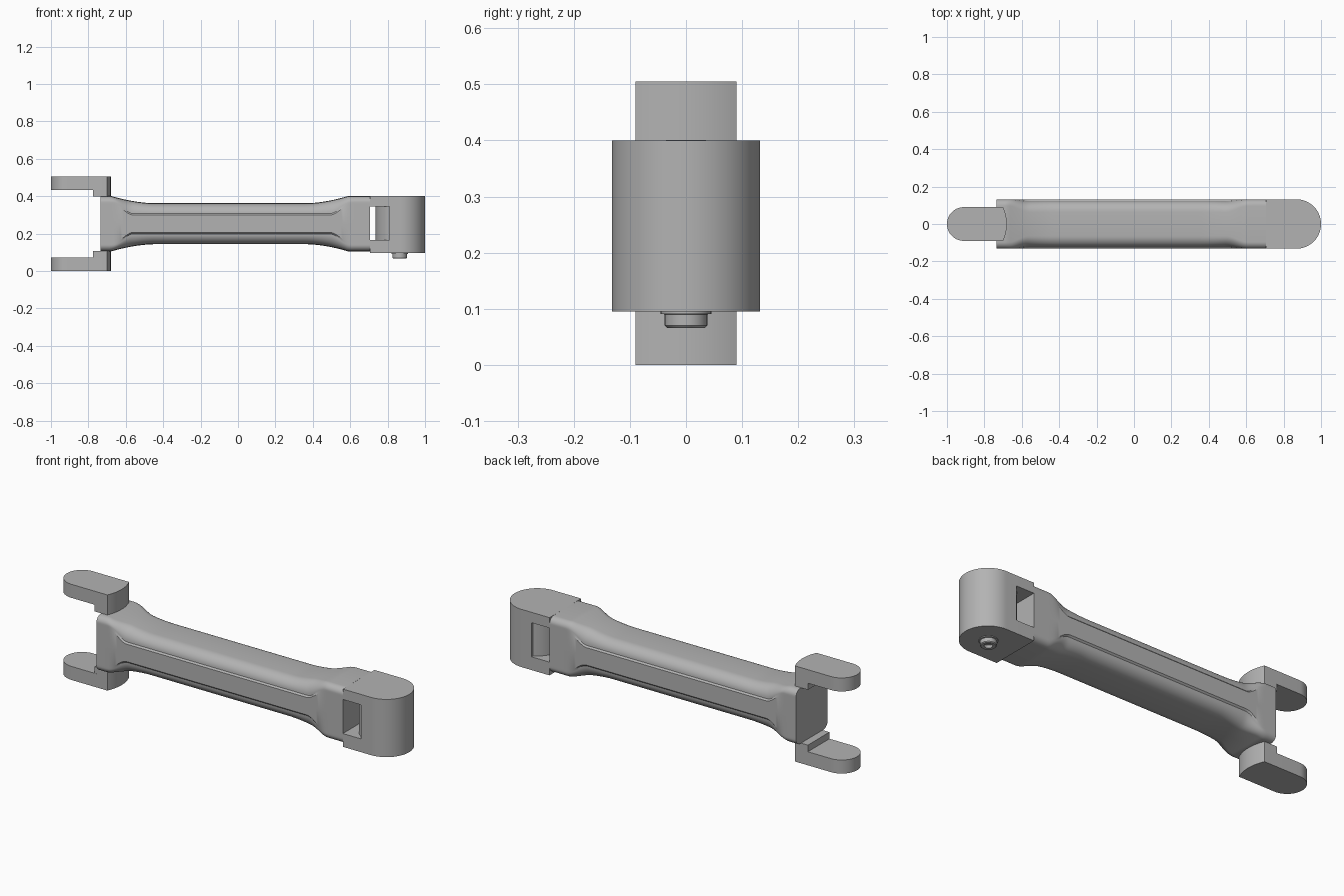
import bpy, bmesh, math

cube = bpy.data.objects.get("Cube")
if cube:
    bpy.data.objects.remove(cube, do_unlink=True)

grey = bpy.data.materials.new("plain grey")
grey.use_nodes = True
grey.diffuse_color = (0.45, 0.45, 0.45, 1)
grey.node_tree.nodes["Principled BSDF"].inputs["Base Color"].default_value = (0.45, 0.45, 0.45, 1)

MID = 0.2525  # height of the long axis


def finish(name, bm):
    bmesh.ops.recalc_face_normals(bm, faces=bm.faces)
    mesh = bpy.data.meshes.new(name)
    bm.to_mesh(mesh)
    bm.free()
    mesh.materials.append(grey)
    ob = bpy.data.objects.new(name, mesh)
    bpy.context.collection.objects.link(ob)
    bpy.ops.object.select_all(action='DESELECT')
    ob.select_set(True)
    bpy.context.view_layer.objects.active = ob
    bpy.ops.object.shade_smooth_by_angle(angle=math.radians(28))
    return ob


def loft(name, rings, cap=True):
    bm = bmesh.new()
    loops = [[bm.verts.new(p) for p in ring] for ring in rings]
    n = len(loops[0])
    for a, b in zip(loops, loops[1:]):
        for i in range(n):
            j = (i + 1) % n
            bm.faces.new((a[i], a[j], b[j], b[i]))
    if cap:
        bm.faces.new(loops[0])
        bm.faces.new(loops[-1])
    return finish(name, bm)


def prism(name, outline, z0, z1):
    return loft(name, [[(x, y, z) for x, y in outline] for z in (z0, z1)])


def arc(cx, r, start, end, n=32):
    angles = [math.radians(start + (end - start) * i / n) for i in range(n + 1)]
    return [(cx + r * math.cos(a), r * math.sin(a)) for a in angles]


def ramp(x, a, b):
    return min(1, max(0, (x - a) / (b - a)))


# Waisted arm with a raised panel along each side
def arm_section(x):
    if x < 0:
        flare, t = ramp(x, -0.44, -0.68) ** 1.8, ramp(x, -0.56, -0.67)
    else:
        flare, t = ramp(x, 0.36, 0.59) ** 1.8, ramp(x, 0.49, 0.61)
    t = t * t * (3 - 2 * t)
    half = 0.1075 + 0.039 * flare
    panel = 0.046 + 0.06 * t
    wide = 0.131
    inner = wide - 0.008 * (1 - t)
    low = panel + 0.008
    ry = 0.06 - 0.025 * t
    quarter = [(wide, 0.0), (wide, panel)]
    for i in range(11):
        a = math.pi / 2 * i / 10
        quarter.append((inner - ry + ry * math.cos(a), low + (half - low) * math.sin(a)))
    upper = quarter + [(0, half + 0.002)] + [(-y, z) for y, z in reversed(quarter)]
    lower = [(y, -z) for y, z in reversed(upper[1:-1])]
    return [(x, y, MID + z) for y, z in upper + lower]


steps = 120
loft("arm", [arm_section(-0.735 + 1.44 * i / steps) for i in range(steps + 1)])

# Knuckle: two plates joined by a round pillar, with a slot next to the arm
cx, r = 0.868, 0.132
nose = arc(cx, r, -90, 90, 48)
plate = nose + [(0.705, r), (0.705, -r)]
prism("knuckle_top_plate", plate, 0.345, 0.40)
prism("knuckle_bottom_plate", plate, 0.095, 0.165)
turn = math.degrees(math.acos((0.81 - cx) / r))
pillar = nose + [(0.81, r)] + arc(cx, r, turn, 360 - turn) + [(0.81, -r)]
prism("knuckle_pillar", pillar, 0.165, 0.345)

# Bolt with washer and socket under the knuckle
profile = [(0.016, 0.08), (0.02, 0.067), (0.034, 0.066), (0.038, 0.07),
           (0.038, 0.09), (0.045, 0.091), (0.045, 0.097)]
loft("bolt", [[(x, y, z) for x, y in arc(0.865, rad, 0, 350, 35)] for rad, z in profile])

# Fork prongs, mirrored above and below the long axis
back = arc(-0.89, 0.21, -25.4, 25.4, 16)
tip = arc(-0.91, 0.09, 90, 270)
for name, side in (("upper", 1), ("lower", -1)):
    prism(name + "_prong", back + tip, MID + side * 0.181, MID + side * 0.2525)
    prism(name + "_prong_foot", back + [(-0.775, 0.09), (-0.775, -0.09)],
          MID + side * 0.146, MID + side * 0.181)
